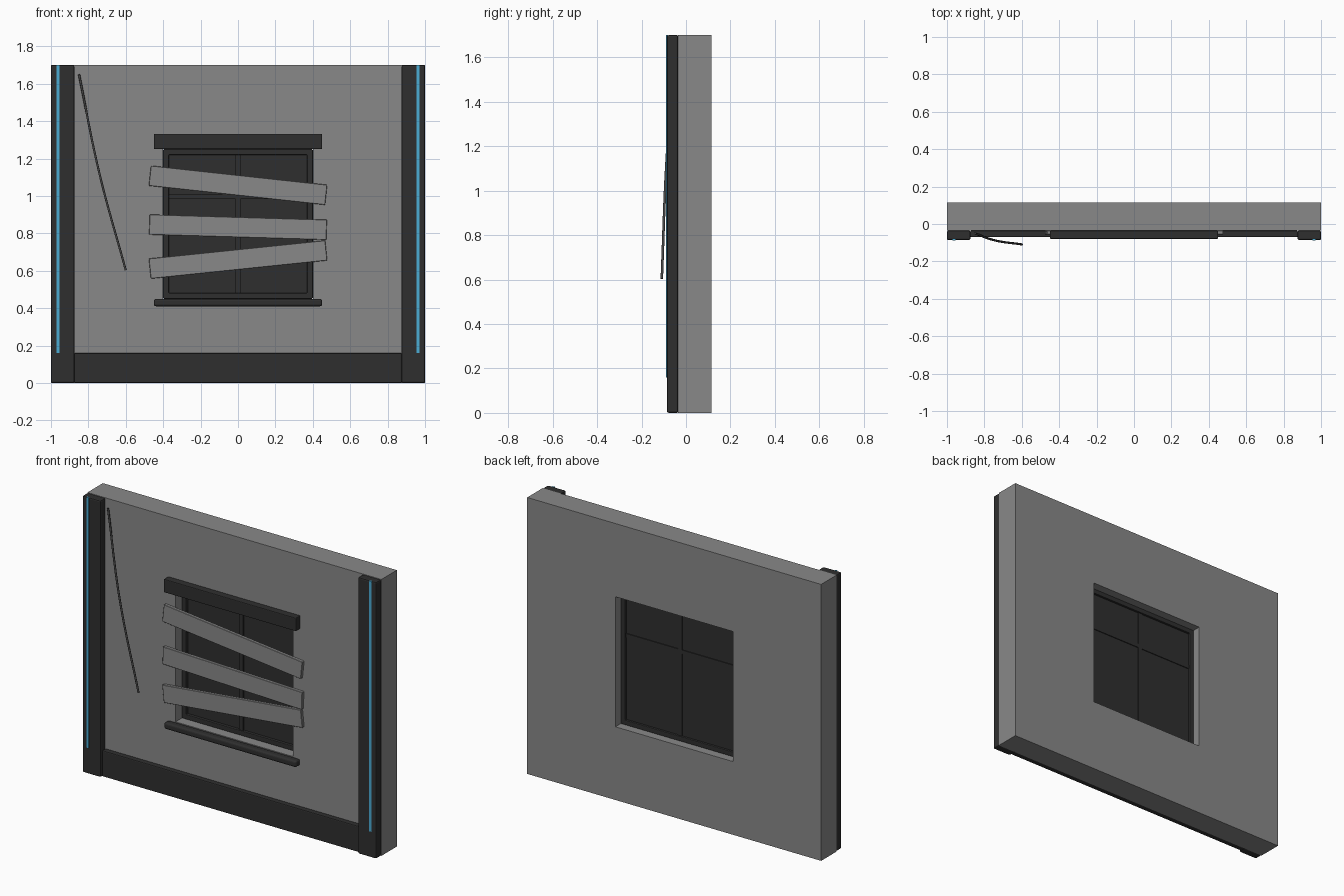
import bpy, bmesh, math
from mathutils import Vector

cube = bpy.data.objects.get("Cube")
if cube:
    bpy.data.objects.remove(cube, do_unlink=True)


def material(name, rgb):
    m = bpy.data.materials.new(name)
    m.use_nodes = True
    m.diffuse_color = (*rgb, 1)
    m.node_tree.nodes["Principled BSDF"].inputs["Base Color"].default_value = (*rgb, 1)
    return m


GREY = material("wall grey", (0.25, 0.25, 0.25))
DARK = material("dark trim", (0.028, 0.028, 0.028))
CYAN = material("cyan light", (0.07, 0.42, 0.67))
CABLE = material("cable grey", (0.06, 0.06, 0.06))


def finish(name, bm, mat, bevel=0, segments=2):
    bmesh.ops.recalc_face_normals(bm, faces=bm.faces)
    mesh = bpy.data.meshes.new(name)
    bm.to_mesh(mesh)
    bm.free()
    obj = bpy.data.objects.new(name, mesh)
    bpy.context.collection.objects.link(obj)
    mesh.materials.append(mat)
    if bevel:
        mod = obj.modifiers.new("soft edges", "BEVEL")
        mod.width, mod.segments = bevel, segments
    return obj


def box(name, x, y, z, mat, bevel=0, segments=2):
    """Box from (min, max) pairs, with its origin at its centre."""
    bm = bmesh.new()
    bmesh.ops.create_cube(bm, size=1)
    bmesh.ops.scale(bm, vec=[r[1] - r[0] for r in (x, y, z)], verts=bm.verts)
    obj = finish(name, bm, mat, bevel, segments)
    obj.location = [sum(r) / 2 for r in (x, y, z)]
    return obj


def ring(name, outer, inner, y, mat, bevel=0):
    """Slab with a rectangular hole; rectangles are (half width, bottom, top)."""
    bm = bmesh.new()

    def loop(rect, depth):
        w, lo, hi = rect
        return [bm.verts.new((px, depth, pz))
                for px, pz in ((-w, lo), (w, lo), (w, hi), (-w, hi))]

    loops = [loop(outer, y[0]), loop(inner, y[0]), loop(inner, y[1]), loop(outer, y[1])]
    for k in range(4):
        a, b = loops[k], loops[(k + 1) % 4]
        for i in range(4):
            j = (i + 1) % 4
            bm.faces.new((a[i], a[j], b[j], b[i]))
    return finish(name, bm, mat, bevel)


# Wall with window opening
ring("wall", (1, 0, 1.7), (0.4, 0.45, 1.25), (-0.035, 0.115), GREY)

# Corner posts with light strips, and the skirting between them
for side, s in (("right", -1), ("left", 1)):
    box(side + "_post", sorted((s * 0.875, s)), (-0.086, -0.035), (0, 1.7), DARK, 0.008)
    box(side + "_light_strip", sorted((s * 0.954, s * 0.97)), (-0.089, -0.08), (0.16, 1.7), CYAN)
box("skirting", (-0.876, 0.876), (-0.07, -0.035), (0, 0.16), DARK, 0.006)

# Window frame, pane, glazing bars, lintel and sill
ring("window_frame", (0.4, 0.45, 1.25), (0.37, 0.48, 1.22), (0.025, 0.065), DARK, 0.004)
box("window_pane", (-0.375, 0.375), (0.042, 0.052), (0.475, 1.225), DARK)
box("upright_bar", (-0.013, 0.013), (0.03, 0.057), (0.475, 1.225), DARK)
box("cross_bar", (-0.375, 0.375), (0.03, 0.057), (0.985, 1.01), DARK)
box("lintel", (-0.45, 0.45), (-0.08, -0.035), (1.25, 1.332), DARK, 0.005)
box("sill", (-0.45, 0.45), (-0.08, -0.035), (0.41, 0.45), DARK, 0.012, 3)

# Planks nailed across the window
for name, z, angle in (("top", 1.057, 6.2), ("middle", 0.833, 1.7), ("bottom", 0.66, -5.9)):
    plank = box(name + "_plank", (-0.474, 0.474), (-0.056, -0.036),
                (z - 0.054, z + 0.054), GREY, 0.002, 1)
    plank.rotation_euler.y = math.radians(angle)

# Loose hanging cable
curve = bpy.data.curves.new("hanging_cable", "CURVE")
curve.dimensions = "3D"
curve.bevel_depth = 0.006
curve.bevel_resolution = 2
curve.use_fill_caps = True
start, mid, end = Vector((-0.85, -0.05, 1.65)), Vector((-0.742, -0.088, 1.125)), Vector((-0.6, -0.109, 0.603))
spline = curve.splines.new("BEZIER")
spline.bezier_points.add(2)
for point, co in zip(spline.bezier_points, (start, mid, end)):
    point.co = co
    point.handle_left_type = point.handle_right_type = "AUTO"
cable = bpy.data.objects.new("hanging_cable", curve)
bpy.context.collection.objects.link(cable)
curve.materials.append(CABLE)
